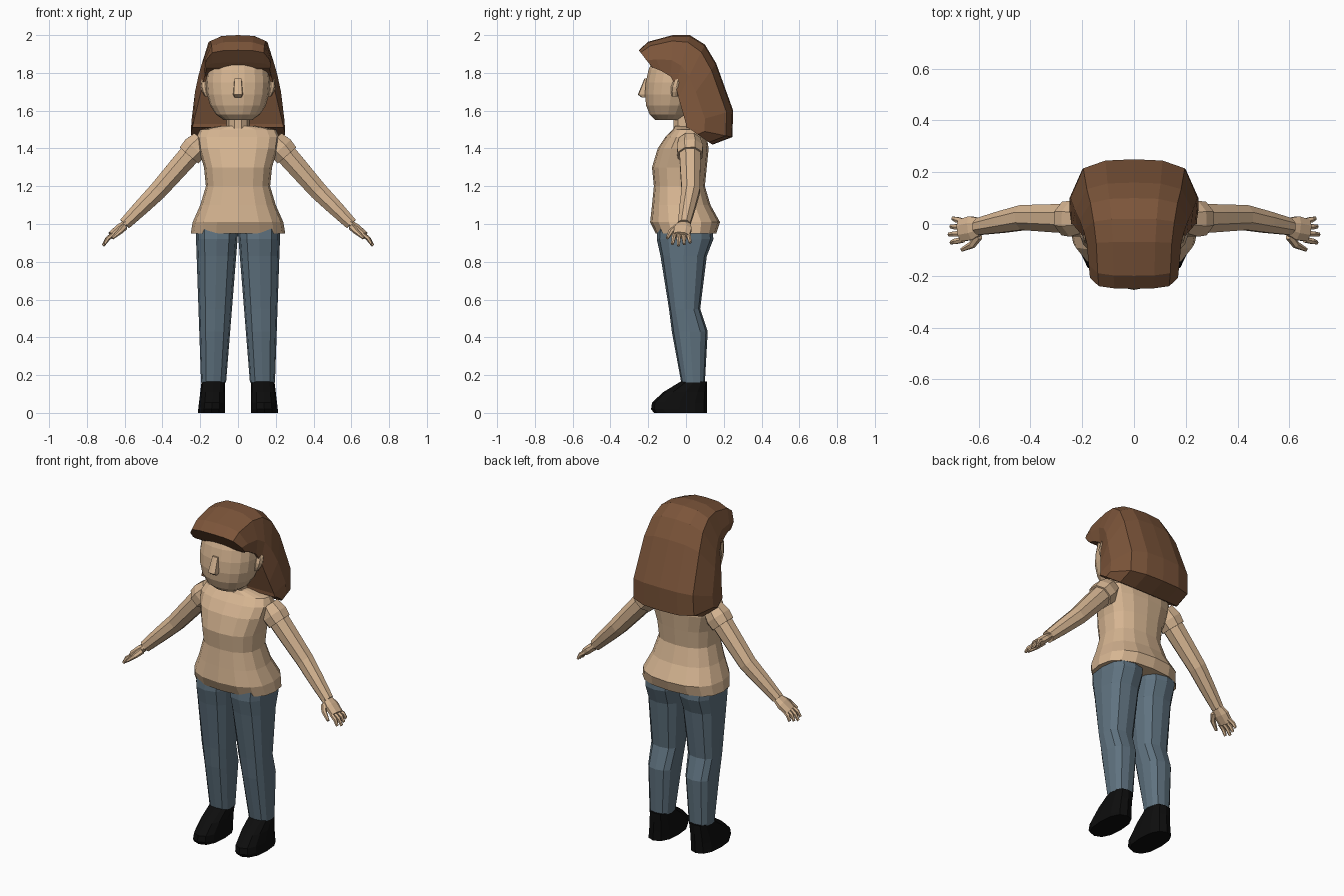
import bpy, bmesh
from math import cos, sin, pi, copysign
from mathutils import Vector

cube = bpy.data.objects.get("Cube")
if cube:
    bpy.data.objects.remove(cube, do_unlink=True)


def make_material(name, red, green, blue):
    material = bpy.data.materials.new(name)
    material.use_nodes = True
    colour = (red, green, blue, 1)
    material.diffuse_color = colour
    shader = material.node_tree.nodes["Principled BSDF"]
    shader.inputs["Base Color"].default_value = colour
    return material


tan = make_material("warm tan", 0.67, 0.46, 0.285)
brown = make_material("hair brown", 0.2, 0.09, 0.042)
denim = make_material("denim blue", 0.115, 0.17, 0.215)
black = make_material("shoe black", 0.004, 0.004, 0.004)


def skin_rings(name, rings, material, mirror=False):
    """Join rings of points into a capped solid."""
    bm = bmesh.new()
    rows = [[bm.verts.new(point) for point in ring] for ring in rings]
    for lower, upper in zip(rows, rows[1:]):
        for i in range(len(lower)):
            bm.faces.new((lower[i - 1], lower[i], upper[i], upper[i - 1]))
    bm.faces.new(rows[0])
    bm.faces.new(rows[-1])
    bmesh.ops.recalc_face_normals(bm, faces=bm.faces)
    mesh = bpy.data.meshes.new(name)
    bm.to_mesh(mesh)
    bm.free()
    mesh.materials.append(material)
    obj = bpy.data.objects.new(name, mesh)
    bpy.context.collection.objects.link(obj)
    if mirror:
        obj.modifiers.new("Mirror", 'MIRROR')


def angles(sides, offset=0):
    return [2 * pi * (i + offset) / sides for i in range(sides)]


def section(z, left, right, front, back, sides=12, power=2):
    """Horizontal rounded outline that fills the given bounds."""
    def rounded(value):
        return copysign(abs(value) ** (2 / power), value) / 2
    return [((left + right) / 2 + (right - left) * rounded(cos(a)),
             (front + back) / 2 + (back - front) * rounded(sin(a)), z)
            for a in angles(sides)]


def tube(name, points, radii, material, flatness=1, sides=8):
    """Mirrored limb whose rings are widest along y."""
    along = (points[-1] - points[0]).normalized()
    up = along.cross(Vector((0, 1, 0))).normalized()
    side = up.cross(along)
    rings = [[point + radius * (side * cos(a) + up * sin(a) * flatness)
              for a in angles(sides, 0.5)]
             for point, radius in zip(points, radii)]
    skin_rings(name, rings, material, mirror=True)


# Shirt: height, half width, front, back
shirt_profile = [
    (0.95, 0.25, -0.16, 0.16), (1.01, 0.24, -0.19, 0.18),
    (1.1, 0.2, -0.18, 0.13), (1.2, 0.17, -0.17, 0.1),
    (1.3, 0.18, -0.18, 0.11), (1.4, 0.21, -0.15, 0.12),
    (1.46, 0.22, -0.11, 0.11), (1.5, 0.2, -0.07, 0.08),
    (1.52, 0.08, -0.06, 0.06)]
skin_rings("shirt", [section(z, -half, half, front, back, sides=16, power=2.5)
                     for z, half, front, back in shirt_profile], tan)

# Neck
skin_rings("neck", [section(z, -0.06, 0.06, -0.07, 0.06, sides=10)
                    for z in (1.48, 1.62)], tan)

# Head: an egg whose chin is set forward
head_rings = []
bands = 10
for band in range(1, bands):
    turn = pi * band / bands
    girth = sin(turn) ** 0.7
    half, depth = 0.17 * girth, 0.145 * girth
    middle = -0.07 - 0.03 * cos(turn)
    head_rings.append(section(1.75 - 0.21 * cos(turn), -half, half,
                              middle - depth, middle + depth, sides=18, power=2.2))
skin_rings("head", head_rings, tan)

# Nose wedge
skin_rings("nose", [section(z, -half, half, front, -0.18, sides=8, power=5)
                    for z, half, front in ((1.67, 0.02, -0.235),
                                           (1.685, 0.026, -0.255),
                                           (1.77, 0.02, -0.22))], tan)

# Ears lean back towards the top
ear_rings = []
for step in range(5):
    lift = step / 4
    swell = 0.015 + 0.015 * sin(pi * lift)
    middle = -0.06 + 0.02 * lift
    ear_rings.append(section(1.675 + 0.1 * lift, 0.15, 0.16 + swell + 0.015 * lift,
                             middle - swell, middle + swell, sides=8))
skin_rings("ear", ear_rings, tan, mirror=True)

# Hair: arches swept from the fringe over the crown to the back ends
crown_line = [(-0.2, 1.855), (-0.25, 1.92), (-0.2, 1.965), (-0.07, 2), (0.02, 2),
              (0.1, 1.95), (0.16, 1.85), (0.25, 1.6), (0.245, 1.46), (0.14, 1.42)]
side_line = [(-0.17, 1.82), (-0.18, 1.83), (-0.13, 1.81), (-0.08, 1.78), (-0.055, 1.73),
             (-0.04, 1.67), (-0.02, 1.6), (0, 1.53), (0, 1.51), (0.01, 1.51)]
half_arch = [(0.97, 0), (1, 0.4), (0.8, 0.86), (0.45, 0.98)]
arch = half_arch + [(0, 1)] + [(-across, rise) for across, rise in reversed(half_arch)]
hair_rings = []
for crown, side in zip(crown_line, side_line):
    top, edge = Vector((0, *crown)), Vector((0, *side))
    half = 0.17 + 0.25 * (1.83 - edge.z)
    hair_rings.append([edge.lerp(top, rise) + Vector((half * across, 0, 0))
                       for across, rise in arch])
skin_rings("hair", hair_rings, brown)

# Arms with short sleeves
shoulder = Vector((0.21, 0.02, 1.42))
elbow = Vector((0.425, 0.025, 1.175))
wrist = Vector((0.6, -0.01, 1))
knuckles = Vector((0.67, -0.025, 0.94))
tube("sleeve", [shoulder.lerp(elbow, t) for t in (-0.1, 0.08, 0.23)],
     (0.06, 0.075, 0.07), tan)
tube("arm", [shoulder, shoulder.lerp(elbow, 0.5), elbow, elbow.lerp(wrist, 0.5), wrist],
     (0.063, 0.058, 0.052, 0.045, 0.035), tan)

# Hands: palm, four fingers and a thumb
tube("palm", [wrist.lerp(knuckles, t) for t in (-0.1, 0.4, 1)],
     (0.035, 0.05, 0.046), tan, flatness=0.5)
for finger in range(4):
    spread = 0.024 * (1.5 - finger)
    reach = 1 - 6 * abs(spread + 0.01)
    root = knuckles + Vector((-0.01, spread, 0.005))
    tip = root + Vector((0.055 * reach, spread * 0.3, -0.06 * reach))
    bend = root.lerp(tip, 0.5) + Vector((0.005, 0, 0.005))
    tube(f"finger_{finger + 1}", [root, bend, tip], (0.012, 0.012, 0.008), tan, sides=6)
thumb_root = wrist + Vector((0, -0.035, -0.015))
thumb_bend = thumb_root + Vector((0.025, -0.035, -0.025))
thumb_tip = thumb_bend + Vector((0.04, -0.02, -0.035))
tube("thumb", [thumb_root, thumb_bend, thumb_tip], (0.018, 0.015, 0.008), tan, sides=6)

# Trousers: legs drift apart and narrow towards the ankle (height, front, back)
leg_profile = [(0.98, -0.15, 0.14), (0.92, -0.155, 0.145), (0.83, -0.135, 0.11),
               (0.55, -0.09, 0.075), (0.43, -0.075, 0.115), (0.16, -0.025, 0.1)]
skin_rings("trouser_leg", [section(z, 0.08 * (0.95 - z), 0.19 + 0.035 * z, front, back,
                                   power=2.6)
                           for z, front, back in leg_profile], denim, mirror=True)

# Shoes: straight heel and a sloping toe (height, toe)
shoe_profile = [(0, -0.17), (0.02, -0.185), (0.055, -0.18), (0.11, -0.12), (0.165, -0.03)]
skin_rings("shoe", [section(z, 0.068, 0.213 - 0.12 * z, toe, 0.112, power=2.4)
                    for z, toe in shoe_profile], black, mirror=True)
